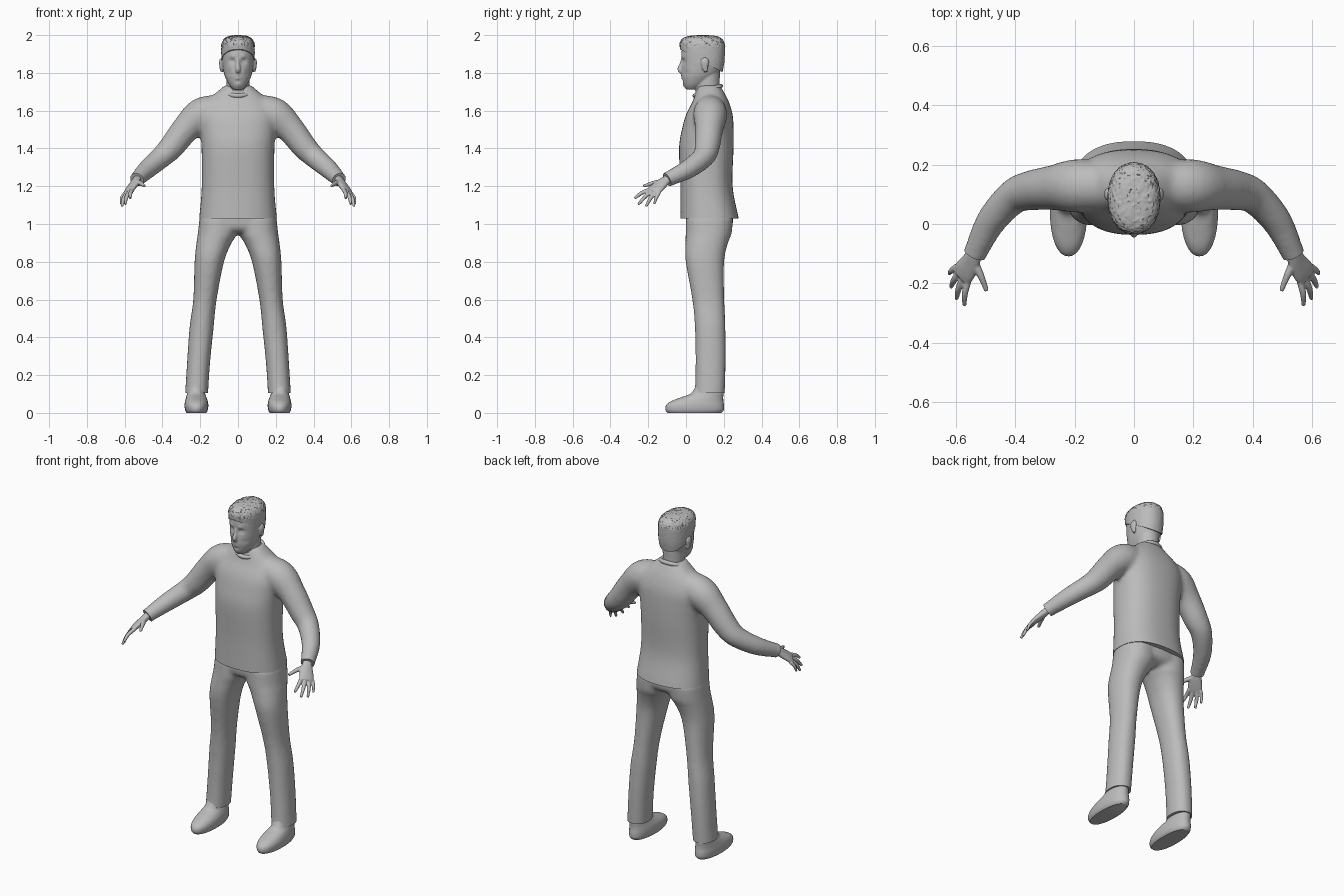
import bpy, bmesh, math, random
from mathutils import Vector

random.seed(4)
cube = bpy.data.objects.get("Cube")
if cube:
    bpy.data.objects.remove(cube)

grey = bpy.data.materials.new("plain grey")
grey.use_nodes = True
grey.diffuse_color = (0.5, 0.5, 0.5, 1)
grey.node_tree.nodes["Principled BSDF"].inputs["Base Color"].default_value = (0.5, 0.5, 0.5, 1)


def resample(rows, steps=5):
    """Smooth the station list with a Catmull-Rom spline."""
    out = []
    for i in range(len(rows) - 1):
        a, b, c, d = (rows[max(i - 1, 0)], rows[i], rows[i + 1], rows[min(i + 2, len(rows) - 1)])
        for k in range(steps):
            t = k / steps
            out.append([q + 0.5 * t * (r - p + t * (2 * p - 5 * q + 4 * r - s + t * (3 * (q - r) + s - p)))
                        for p, q, r, s in zip(a, b, c, d)])
    return out + [list(rows[-1])]


def loft(bm, stations, across=(1, 0, 0), level=False, power=2.0, n=32):
    """Closed skin through stations (x, y, z, half width, half depth)."""
    rows = resample(stations)
    rings = []
    for i, (x, y, z, rx, ry) in enumerate(rows):
        a, b = rows[max(i - 1, 0)], rows[min(i + 1, len(rows) - 1)]
        axis = Vector((0, 0, 1)) if level else (Vector(b[:3]) - Vector(a[:3])).normalized()
        u = Vector(across)
        u = (u - axis * u.dot(axis)).normalized()
        v = axis.cross(u)
        ring = []
        for k in range(n):
            ang = math.tau * k / n
            c, s = math.cos(ang), math.sin(ang)
            c = math.copysign(abs(c) ** (2 / power), c)
            s = math.copysign(abs(s) ** (2 / power), s)
            ring.append(bm.verts.new(Vector((x, y, z)) + u * c * rx + v * s * ry))
        rings.append(ring)
    for r0, r1 in zip(rings, rings[1:]):
        for k in range(n):
            bm.faces.new((r0[k], r0[(k + 1) % n], r1[(k + 1) % n], r1[k]))
    bm.faces.new(rings[0][::-1])
    bm.faces.new(rings[-1])


def stack(bm, rows, **kw):
    """Level loft from rows of (z, half width, front y, back y)."""
    loft(bm, [(0, (f + b) / 2, z, w, (b - f) / 2) for z, w, f, b in rows], level=True, **kw)


def round_tube(bm, points, **kw):
    loft(bm, [(x, y, z, r, r) for x, y, z, r in points], **kw)


def mirror(bm):
    copy = bmesh.ops.duplicate(bm, geom=bm.verts[:] + bm.edges[:] + bm.faces[:])["geom"]
    verts = [g for g in copy if isinstance(g, bmesh.types.BMVert)]
    bmesh.ops.scale(bm, vec=(-1, 1, 1), verts=verts)


def finish(name, bm, voxel=0, smooth=6, cuts=(), sculpt=None):
    """Fuse the lofts, trim the hems and shade the part."""
    bmesh.ops.recalc_face_normals(bm, faces=bm.faces[:])
    mesh = bpy.data.meshes.new(name)
    bm.to_mesh(mesh)
    bm.free()
    obj = bpy.data.objects.new(name, mesh)
    bpy.context.collection.objects.link(obj)
    if voxel:
        fuse = obj.modifiers.new("fuse", 'REMESH')
        fuse.mode, fuse.voxel_size = 'VOXEL', voxel
        soft = obj.modifiers.new("soften", 'SMOOTH')
        soft.factor, soft.iterations = 0.5, smooth
        graph = bpy.context.evaluated_depsgraph_get()
        mesh = bpy.data.meshes.new_from_object(obj.evaluated_get(graph))
        obj.modifiers.clear()
        obj.data = mesh
    bm = bmesh.new()
    bm.from_mesh(mesh)
    for point, normal in cuts:
        bmesh.ops.bisect_plane(bm, geom=bm.verts[:] + bm.edges[:] + bm.faces[:], plane_co=point,
                               plane_no=normal, clear_outer=True)
        bmesh.ops.holes_fill(bm, edges=[e for e in bm.edges if e.is_boundary], sides=0)
    if sculpt:
        bm.normal_update()
        sculpt(bm)
    bm.to_mesh(mesh)
    bm.free()
    mesh.materials.clear()
    mesh.materials.append(grey)
    bpy.ops.object.select_all(action='DESELECT')
    obj.select_set(True)
    bpy.context.view_layer.objects.active = obj
    bpy.ops.object.shade_smooth_by_angle(angle=math.radians(45))
    return obj


# Sweater: sleeves fused with the torso, cut at hem and cuffs
bm = bmesh.new()
round_tube(bm, [(.08, .125, 1.61, .075), (.19, .128, 1.58, .09), (.275, .122, 1.505, .075),
                (.35, .112, 1.41, .067), (.405, .092, 1.355, .059), (.48, .01, 1.29, .051),
                (.535, -.10, 1.235, .04), (.56, -.155, 1.205, .04)], across=(0, 1, 0))
mirror(bm)
stack(bm, [(.98, .21, -.03, .285), (1.04, .205, -.03, .277), (1.2, .192, -.03, .247),
           (1.4, .193, -.037, .252), (1.5, .2, -.022, .252), (1.58, .205, .0, .247),
           (1.65, .165, .035, .226), (1.70, .11, .052, .2), (1.735, .07, .065, .18)], power=2.4)
finish("sweater", bm, .012, 8, [((0, 0, 1.03), (0, 0, -1)),
       ((.535, -.10, 1.235), (.055, -.12, -.065)), ((-.535, -.10, 1.235), (-.055, -.12, -.065))])

# Collar band
bpy.ops.mesh.primitive_torus_add(major_radius=.073, minor_radius=.012, major_segments=48,
                                 location=(0, .115, 1.705), rotation=(.36, 0, 0))
collar = bpy.context.object
collar.name = "collar"
collar.data.materials.append(grey)
bpy.ops.object.shade_smooth_by_angle(angle=math.radians(45))

# Trousers: two legs fused with the hips, cut at the ankles
bm = bmesh.new()
loft(bm, [(.105, .125, 1.04, .098, .125), (.109, .12, .95, .104, .122), (.127, .11, .9, .093, .113),
          (.152, .1, .8, .078, .102), (.175, .118, .6, .062, .085), (.193, .128, .45, .064, .081),
          (.21, .13, .25, .061, .08), (.222, .124, .05, .061, .079)], level=True, power=2.2)
mirror(bm)
stack(bm, [(1.12, .17, .0, .235), (1.03, .198, .0, .25), (.98, .19, .005, .24), (.955, .12, .03, .2)], power=2.3)
finish("trousers", bm, .012, 7, [((0, 0, .105), (0, 0, -1))])

# Shoes
bm = bmesh.new()
loft(bm, [(.22, .045, 0, .052, .142), (.22, .046, .015, .06, .154), (.22, .048, .04, .063, .153),
          (.22, .06, .062, .06, .138), (.221, .085, .082, .054, .112), (.222, .112, .103, .048, .086),
          (.222, .122, .14, .046, .072)], level=True, power=2.2)
mirror(bm)
finish("shoes", bm)

# Hands: palm, four fingers and thumb
bm = bmesh.new()
spread = Vector((.61, .75, -.27)).normalized()
back = Vector((.68, -.32, .66)).normalized()
loft(bm, [(.515, -.06, 1.258, .026, .022), (.535, -.1, 1.235, .027, .021), (.55, -.13, 1.212, .036, .02),
          (.57, -.16, 1.186, .042, .017), (.582, -.178, 1.17, .038, .013)], across=spread, n=20)
tips = [(.57, -.273, 1.135), (.597, -.252, 1.103), (.615, -.212, 1.092), (.621, -.168, 1.105)]
for i, tip in enumerate(tips):
    root = Vector((.577, -.166, 1.174)) + spread * (i - 1.5) * .022
    middle = root.lerp(Vector(tip), .5) + back * .008
    size = .0095 if i == 3 else .011
    round_tube(bm, [(*root, size), (*middle, size), (*tip, size * .65)], across=spread, n=12)
round_tube(bm, [(.545, -.115, 1.222, .017), (.517, -.17, 1.217, .0125), (.495, -.225, 1.2, .008)],
           across=(0, 0, 1), n=12)
mirror(bm)
finish("hands", bm, .004, 4)

# Facial relief: (x, z, radius, depth), positive goes inward
RELIEF = [(.031, 1.862, .014, .010), (.031, 1.859, .008, -.004), (.028, 1.886, .012, -.004),
          (0, 1.777, .016, -.006), (.01, 1.779, .004, .004), (0, 1.779, .004, .004),
          (0, 1.757, .008, .004), (0, 1.737, .014, -.004), (.05, 1.80, .016, .004)]


def shape_face(bm):
    for v in bm.verts:
        if v.co.y < .04 and v.co.z > 1.72:
            x, z = abs(v.co.x), v.co.z
            v.co.y += sum(d * math.exp(-((x - cx) ** 2 + (z - cz) ** 2) / r ** 2)
                          for cx, cz, r, d in RELIEF)


# Head with neck, nose and ears
bm = bmesh.new()
loft(bm, [(.086, .105, 1.805, .007, .01), (.089, .10, 1.83, .009, .017), (.09, .10, 1.86, .01, .021),
          (.087, .10, 1.878, .006, .012)], level=True, n=16)
mirror(bm)
stack(bm, [(1.64, .066, .05, .185), (1.71, .061, .05, .178), (1.8, .06, .055, .18)])
stack(bm, [(1.712, .025, .0, .06), (1.735, .046, -.012, .10), (1.77, .065, -.02, .145),
           (1.80, .075, -.023, .175), (1.85, .083, -.021, .195), (1.90, .085, -.024, .2),
           (1.94, .083, -.018, .2), (1.97, .07, .0, .185), (1.985, .04, .04, .15)], power=2.15)
round_tube(bm, [(0, -.018, 1.875, .008), (0, -.025, 1.845, .01), (0, -.033, 1.819, .013),
                (0, -.018, 1.803, .012)], n=16)
finish("head", bm, .0045, 4, sculpt=shape_face)


def tousle(bm):
    for v in bm.verts:
        rough = .0025 if v.co.z > 1.94 else .0006
        v.co += v.normal * random.uniform(-rough, rough)


# Short hair with a raised fringe
bm = bmesh.new()
stack(bm, [(1.77, .076, -.01, .185), (1.85, .0865, -.022, .202), (1.92, .0885, -.03, .206),
           (1.955, .086, -.033, .204), (1.98, .073, -.02, .19), (1.993, .05, .01, .165),
           (1.998, .02, .06, .12)], power=2.2, n=64)
finish("hair", bm, .006, 2, [((0, -.03, 1.925), (0, -.48, -.88))], sculpt=tousle)
